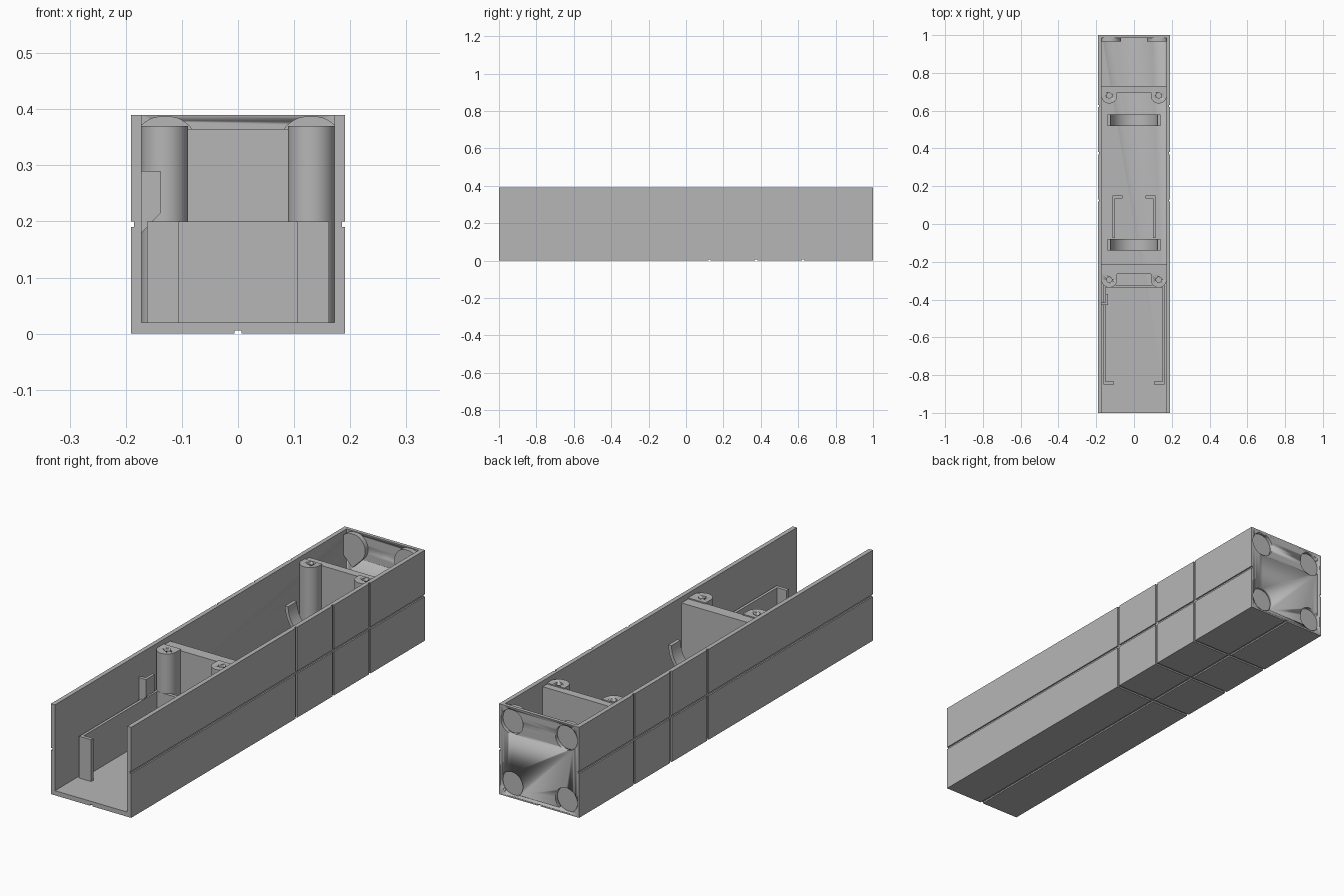
import bpy, bmesh, math
from mathutils import Vector

if "Cube" in bpy.data.objects:
    bpy.data.objects.remove(bpy.data.objects["Cube"])

GREY = (0.47, 0.47, 0.47, 1)
mat = bpy.data.materials.new("plain grey")
mat.use_nodes = True
mat.diffuse_color = GREY
mat.node_tree.nodes["Principled BSDF"].inputs["Base Color"].default_value = GREY


def prism(name, pts, axis, lo, hi):
    """Extrude a flat outline along y (points are x, z) or z (points are x, y)."""
    bm = bmesh.new()
    put = (lambda p: (p[0], lo, p[1])) if axis == "y" else (lambda p: (p[0], p[1], lo))
    step = Vector((0, hi - lo, 0)) if axis == "y" else Vector((0, 0, hi - lo))
    face = bm.faces.new([bm.verts.new(put(p)) for p in pts])
    out = bmesh.ops.extrude_face_region(bm, geom=[face])
    bmesh.ops.translate(bm, vec=step, verts=[v for v in out["geom"] if isinstance(v, bmesh.types.BMVert)])
    bmesh.ops.recalc_face_normals(bm, faces=bm.faces)
    me = bpy.data.meshes.new(name)
    bm.to_mesh(me)
    bm.free()
    ob = bpy.data.objects.new(name, me)
    bpy.context.collection.objects.link(ob)
    me.materials.append(mat)
    bpy.ops.object.select_all(action="DESELECT")
    ob.select_set(True)
    bpy.context.view_layer.objects.active = ob
    bpy.ops.object.shade_smooth_by_angle(angle=math.radians(30))
    return ob


def box(name, x0, x1, y0, y1, z0, z1):
    return prism(name, [(x0, y0), (x1, y0), (x1, y1), (x0, y1)], "z", z0, z1)


def arc(cx, cy, r, a0, a1, n=24):
    return [(cx + r * math.cos(math.radians(a0 + (a1 - a0) * i / n)),
             cy + r * math.sin(math.radians(a0 + (a1 - a0) * i / n))) for i in range(n + 1)]


def circle(cx, cy, r):
    return arc(cx, cy, r, 0, 360, 32)[:-1]


def cut(ob, cutter):
    mod = ob.modifiers.new("cut", "BOOLEAN")
    mod.operation, mod.object, mod.solver = "DIFFERENCE", cutter, "EXACT"
    cutter.hide_render = True
    bpy.context.view_layer.objects.active = ob
    bpy.ops.object.modifier_apply(modifier=mod.name)
    bpy.data.objects.remove(cutter)


W, H, SKIN, IN, FLOOR = 0.191, 0.39, 0.006, 0.172, 0.02
CORE = W - SKIN

# Open channel
prism("channel", [(-CORE, SKIN), (CORE, SKIN), (CORE, H), (IN, H), (IN, FLOOR),
                  (-IN, FLOOR), (-IN, H), (-CORE, H)], "y", -1, 1)

# Outer skin panels, with grooves left between them
ends = [-1, 0.125, 0.375, 0.625, 1]
for i in range(4):
    y0 = ends[i] + (0.006 if i > 0 else 0)
    y1 = ends[i + 1] - (0.006 if i < 3 else 0)
    for s in (-1, 1):
        a, b = sorted((s * CORE, s * W))
        box("lower_side_panel", a, b, y0, y1, SKIN, 0.19)
        box("upper_side_panel", a, b, y0, y1, 0.2, H)
        a, b = sorted((s * 0.006, s * W))
        box("bottom_panel", a, b, y0, y1, 0, SKIN)

# End wall with four round pockets backed by teardrop bosses
wall = box("end_wall", -IN, IN, 0.985, 1, FLOOR, H)
channel = bpy.data.objects["channel"]
for s in (-1, 1):
    for z in (0.06, 0.328):
        for ob in (wall, channel):
            cut(ob, prism("pocket_cutter", circle(s * 0.13, z, 0.053), "y", 0.984, 1.1))
        drop = arc(s * 0.13, z, 0.061, -45, 225) + [(s * 0.13, z - 0.061 * math.sqrt(2))]
        drop = [(max(-0.18, min(0.18, x)), max(0.01, min(H - 0.003, h))) for x, h in drop]
        boss = []
        for p in drop:
            if p not in boss:
                boss.append(p)
        prism("pocket_boss", boss, "y", 0.965, 0.985)

# Cross walls with screw posts
for post_y, w0, w1 in ((0.68, 0.695, 0.73), (-0.295, -0.265, -0.215)):
    box("cross_wall", -IN, IN, w0, w1, FLOOR, 0.365)
    for s in (-1, 1):
        x = s * 0.131
        post = prism("screw_post", arc(x, post_y, 0.042, 180, 360)
                     + [(x + 0.042, w0 + 0.005), (x - 0.042, w0 + 0.005)], "z", FLOOR, 0.37)
        cut(post, prism("screw_hole_cutter", circle(x, post_y, 0.014), "z", 0.25, 0.4))

# Round cradles on pedestals
for y in (-0.11, 0.55):
    prism("cradle", arc(0, 0.245, 0.14, 180, 360, 32) + arc(0, 0.245, 0.125, 360, 180, 32),
          "y", y - 0.03, y + 0.03)
    box("cradle_pedestal", -0.02, 0.02, y - 0.03, y + 0.03, FLOOR, 0.112)

# Front tray and small middle tray: hooked side rails
box("tray_back", -0.162, 0.162, -0.337, -0.322, FLOOR, 0.2)
for s in (-1, 1):
    prism("tray_rail", [(s * x, y) for x, y in (
        (0.162, -0.33), (0.162, -0.85), (0.105, -0.85), (0.105, -0.835),
        (0.15, -0.835), (0.15, -0.33))], "z", FLOOR, 0.2)
    prism("middle_rail", [(s * x, y) for x, y in (
        (0.115, -0.075), (0.115, 0.15), (0.06, 0.15), (0.06, 0.135),
        (0.1, 0.135), (0.1, -0.075))], "z", FLOOR, 0.15)

# Cable clip on the right wall
prism("clip_arm", [(-IN, 0.18), (-0.138, 0.215), (-0.138, 0.29), (-IN, 0.29)], "y", -0.43, -0.415)
box("clip_finger", -0.15, -0.138, -0.416, -0.37, 0.215, 0.29)
